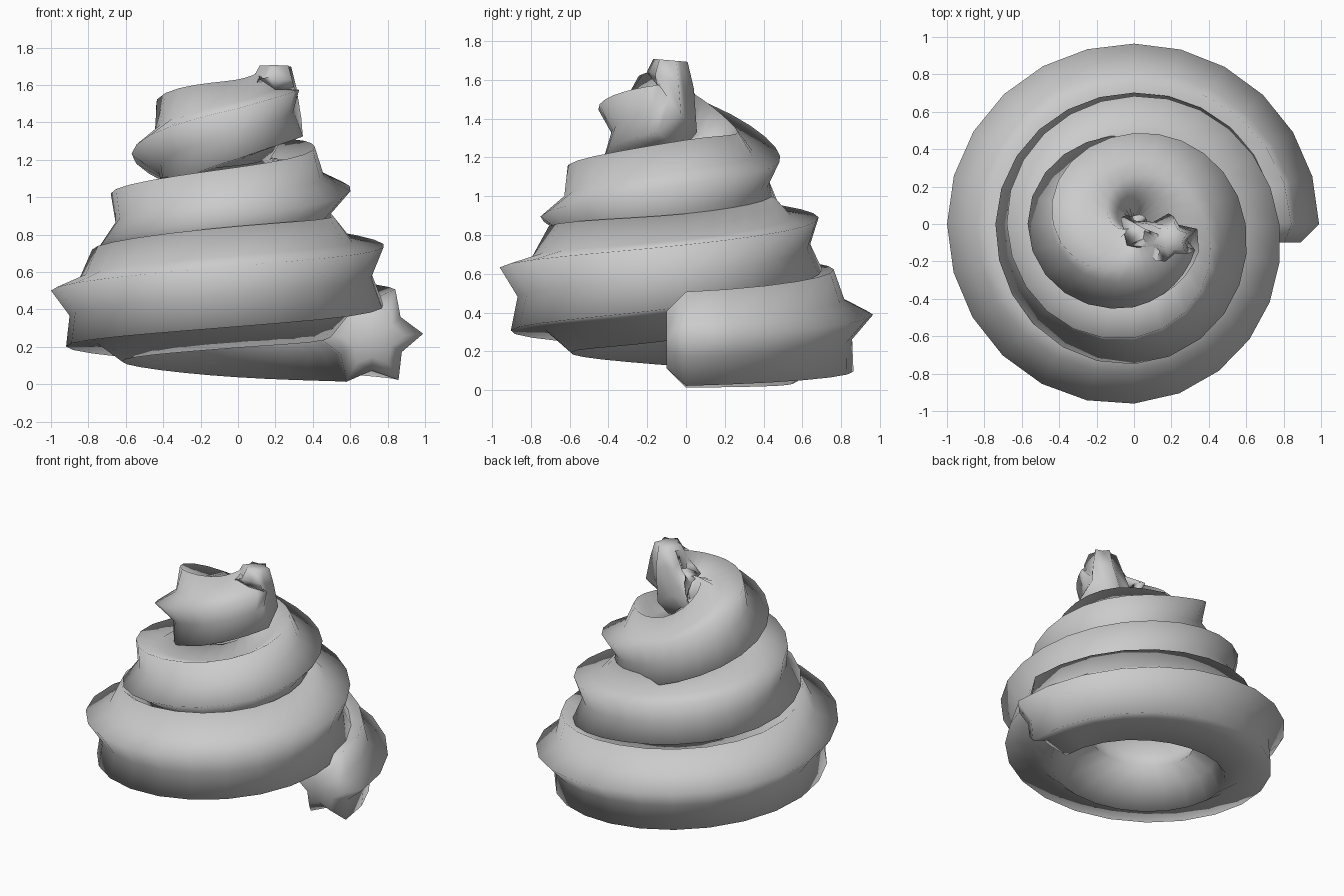
import bpy, bmesh, math

if "Cube" in bpy.data.objects:
    bpy.data.objects.remove(bpy.data.objects["Cube"])

# Tube at every quarter turn: distance from axis, height, size, twist in degrees
KEYS = [
    (.71, .26, .28, 2), (.66, .33, .31, 11), (.70, .42, .31, 15),
    (.65, .52, .33, 20), (.50, .59, .32, 30), (.46, .74, .27, 34),
    (.465, .826, .29, 42), (.45, .906, .30, 58), (.294, .995, .31, 72),
    (.247, 1.08, .27, 88), (.25, 1.26, .32, 115), (.20, 1.36, .27, 145),
    (.15, 1.43, .25, 155),
]
SEG = 6      # rings per quarter turn
POINTS = 6   # points of the star section
INNER = .67  # depth of the grooves between the points


def smooth(a, b, c, d, t):
    """Smooth curve through b and c."""
    return .5 * (2*b + (c - a)*t + (2*a - 5*b + 4*c - d)*t*t
                 + (3*b - a - 3*c + d)*t**3)


def key_at(s):
    """Tube values at s quarter turns."""
    last = len(KEYS) - 1
    i = min(int(s), last - 1)
    k = [KEYS[min(max(i + j, 0), last)] for j in (-1, 0, 1, 2)]
    return [smooth(*(q[m] for q in k), s - i) for m in range(4)]


def star(size, twist):
    """Star outline as (outward, upward) offsets."""
    pts = []
    for j in range(2 * POINTS):
        a = math.radians(twist) + j * math.pi / POINTS
        r = size * (INNER if j % 2 else 1)
        pts.append((r * math.cos(a), r * math.sin(a)))
    return pts


bm = bmesh.new()
rings = []


def add_ring(points):
    rings.append([bm.verts.new(p) for p in points])


# Blunt starting end
add_ring([(.72 + u, -.10, .26 + v) for u, v in star(.17, 0)])

# Swirl: one star-shaped tube wound upward in three turns
for n in range(SEG * (len(KEYS) - 1) + 1):
    s = n / SEG
    r, z, size, twist = key_at(s)
    a = s * math.pi / 2 - .4 * max(0, s - 11)
    add_ring([((r + u) * math.cos(a), (r + u) * math.sin(a), z + v)
              for u, v in star(size, twist)])

# Tip: the tube bends upward and narrows
for x, y, z, size, tilt in ((.15, -.07, 1.48, .20, 40),
                            (.19, -.08, 1.60, .13, 70),
                            (.20, -.08, 1.70, .09, 85)):
    t = math.radians(tilt)
    add_ring([(x + u, y - v * math.sin(t), z + v * math.cos(t))
              for u, v in star(size, 160)])

for p, q in zip(rings, rings[1:]):
    for j in range(len(p)):
        k = (j + 1) % len(p)
        bm.faces.new((p[j], q[j], q[k], p[k]))

# End caps
for ring in (rings[0], rings[-1]):
    mid = bm.verts.new(sum((v.co for v in ring), ring[0].co * 0) / len(ring))
    for j in range(len(ring)):
        bm.faces.new((ring[j], ring[(j + 1) % len(ring)], mid))
bmesh.ops.recalc_face_normals(bm, faces=bm.faces)

mesh = bpy.data.meshes.new("swirl")
bm.to_mesh(mesh)
bm.free()
swirl = bpy.data.objects.new("swirl", mesh)
bpy.context.collection.objects.link(swirl)

grey = bpy.data.materials.new("light grey")
grey.diffuse_color = (.6, .6, .6, 1)
grey.use_nodes = True
grey.node_tree.nodes["Principled BSDF"].inputs["Base Color"].default_value = grey.diffuse_color
mesh.materials.append(grey)

bpy.context.view_layer.objects.active = swirl
swirl.select_set(True)
bpy.ops.object.shade_smooth_by_angle(angle=math.radians(110))
